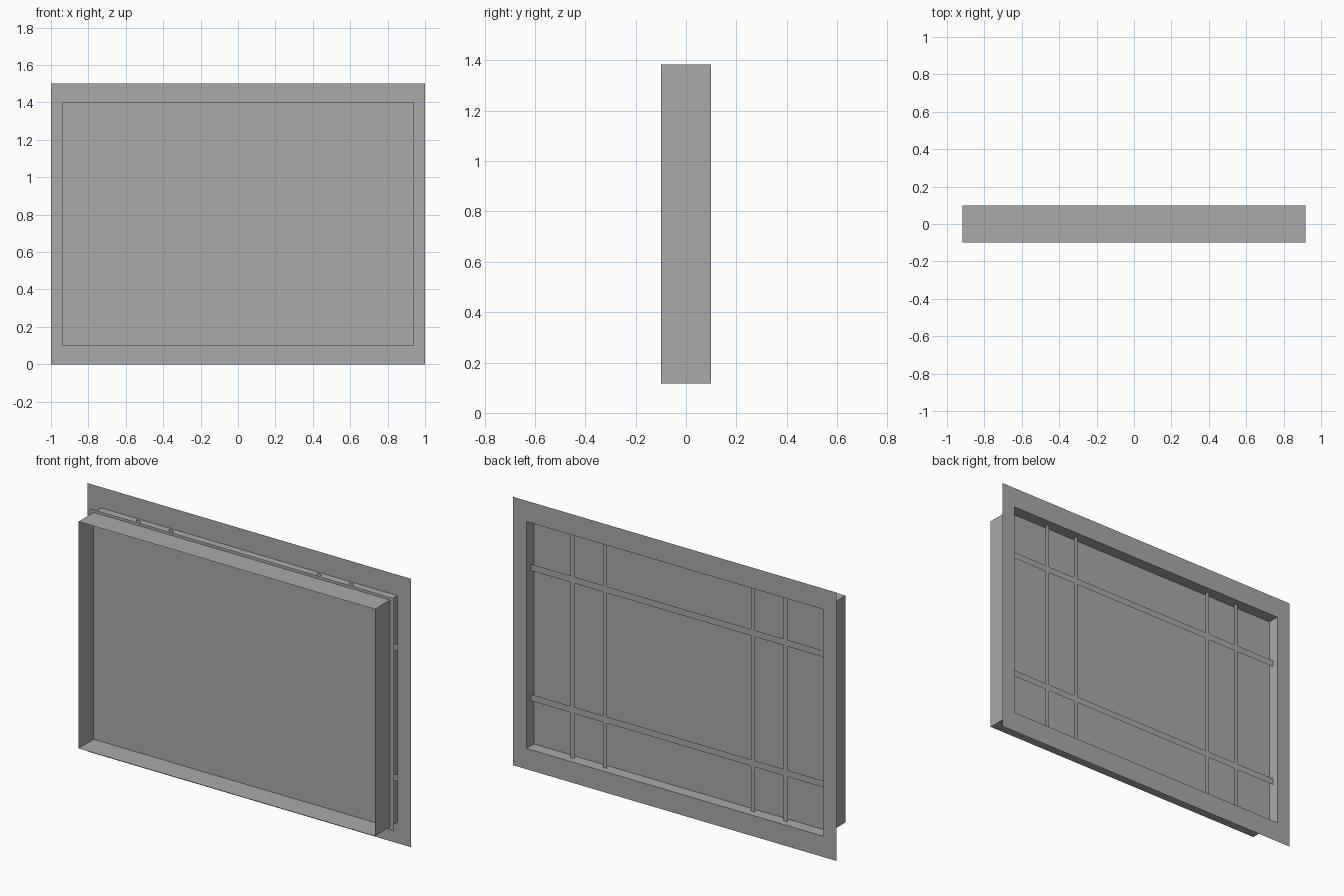
import bpy

if "Cube" in bpy.data.objects:
    bpy.data.objects.remove(bpy.data.objects["Cube"], do_unlink=True)

grey = bpy.data.materials.new("window_grey")
grey.use_nodes = True
colour = (0.4, 0.4, 0.4, 1)
grey.diffuse_color = colour
grey.node_tree.nodes["Principled BSDF"].inputs["Base Color"].default_value = colour

MID_Z = 0.75
FRONT_Y, BACK_Y = -0.1, 0.1
PANE_Y, BAR_Y = 0.034, 0.062
OUTER = (1.0, 0.75)        # half width, half height of each rectangle
OPENING = (0.916, 0.634)
PANE = (0.942, 0.65)


def add_object(name, verts, faces):
    mesh = bpy.data.meshes.new(name)
    mesh.from_pydata(verts, [], faces)
    mesh.materials.append(grey)
    obj = bpy.data.objects.new(name, mesh)
    bpy.context.collection.objects.link(obj)
    return obj


def loop(half, y):
    """Corners of an upright rectangle, in order."""
    w, h = half
    return [(sx * w, y, MID_Z + sz * h)
            for sx, sz in ((-1, -1), (1, -1), (1, 1), (-1, 1))]


def bridge(name, first, second):
    """Band of four faces joining two rectangles."""
    faces = [(i, (i + 1) % 4, (i + 1) % 4 + 4, i + 4) for i in range(4)]
    return add_object(name, first + second, faces)


def sheet(name, x0, x1, z0, z1, y):
    verts = [(x0, y, z0), (x1, y, z0), (x1, y, z1), (x0, y, z1)]
    return add_object(name, verts, [(0, 1, 2, 3)])


# Flat trim around the opening, and the deep casing through the wall
bridge("back_trim", loop(OPENING, BACK_Y), loop(OUTER, BACK_Y))
bridge("casing", loop(OPENING, FRONT_Y), loop(OPENING, BACK_Y))

# Glass pane, set slightly into the casing
add_object("pane", loop(PANE, PANE_Y), [(0, 1, 2, 3)])

# Horizontal glazing bars
bar_z, half_h, half_w = 0.364, 0.018, 0.012
for side, label in ((-1, "lower"), (1, "upper")):
    z = MID_Z + side * bar_z
    sheet(label + "_bar", -PANE[0], PANE[0], z - half_h, z + half_h, BAR_Y)

# Vertical glazing bars, split where they meet the horizontal ones
spans = ((-PANE[1], -bar_z - half_h),
         (-bar_z + half_h, bar_z - half_h),
         (bar_z + half_h, PANE[1]))
for side, label in ((-1, "right"), (1, "left")):
    for place, offset in (("inner", 0.458), ("outer", 0.658)):
        x = side * offset
        for (z0, z1), part in zip(spans, ("bottom", "middle", "top")):
            sheet(f"{label}_{place}_bar_{part}", x - half_w, x + half_w,
                  MID_Z + z0, MID_Z + z1, BAR_Y)
